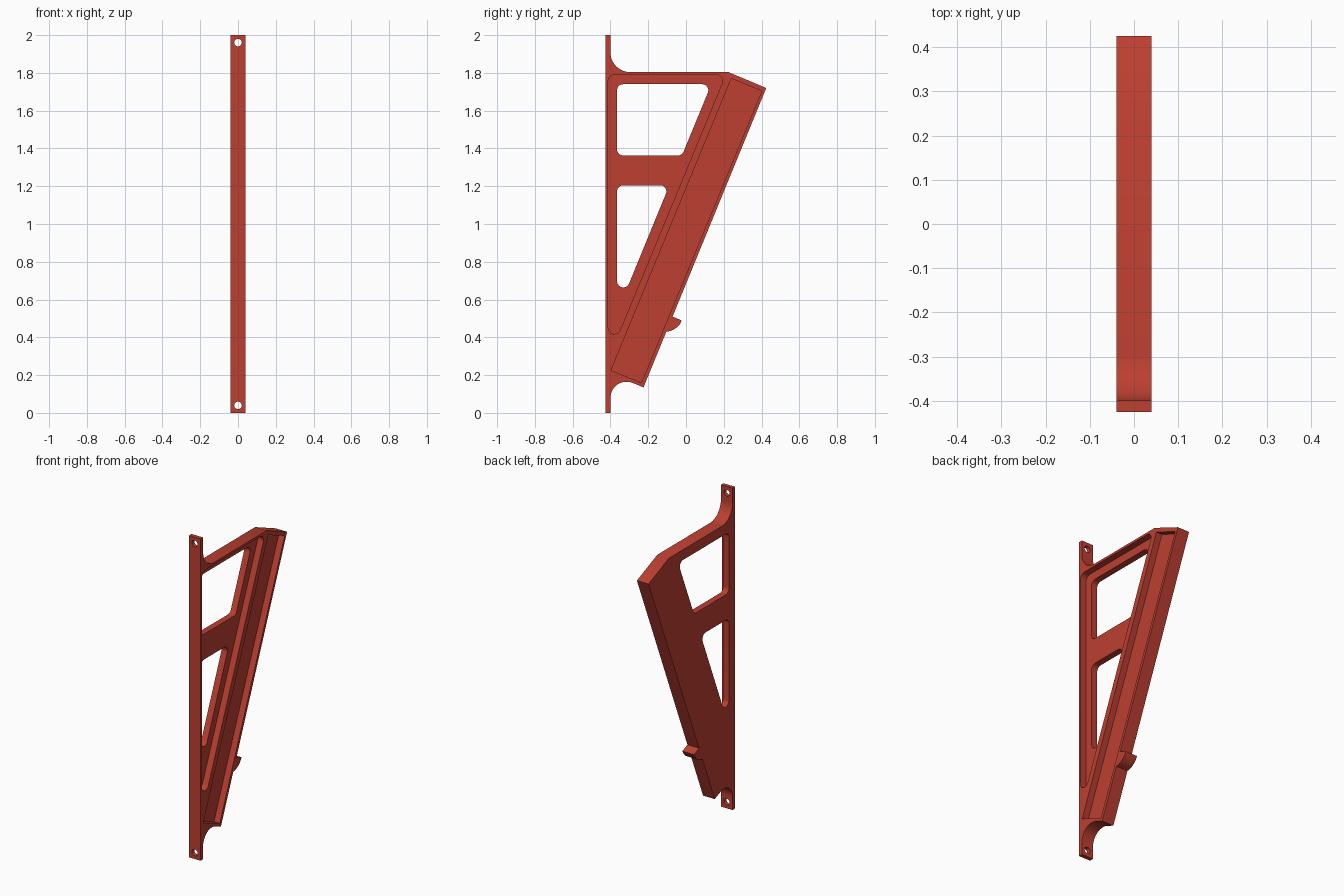
import bpy, bmesh, math
from mathutils import Vector

if "Cube" in bpy.data.objects:
    bpy.data.objects.remove(bpy.data.objects["Cube"])

red = bpy.data.materials.new("brick red")
red.diffuse_color = (0.51, 0.05, 0.031, 1)
red.use_nodes = True
red.node_tree.nodes["Principled BSDF"].inputs["Base Color"].default_value = red.diffuse_color
HALF = 0.04      # half thickness of the bracket


def arc(cy, cz, r, a0, a1, n=12):
    """Points on an arc, angles in degrees."""
    angles = [math.radians(a0 + (a1 - a0) * i / n) for i in range(n + 1)]
    return [(cy + r * math.cos(a), cz + r * math.sin(a)) for a in angles]


def rounded(corners, r, n=8):
    """Fillet every corner of a convex outline with radius r."""
    pts = []
    for i, c in enumerate(corners):
        p = Vector(c)
        a = (Vector(corners[i - 1]) - p).normalized()
        b = (Vector(corners[(i + 1) % len(corners)]) - p).normalized()
        half = a.angle(b) / 2
        centre = p + (a + b).normalized() * (r / math.sin(half))
        start = p + a * (r / math.tan(half)) - centre
        end = p + b * (r / math.tan(half)) - centre
        sweep = math.pi - 2 * half
        for k in range(n + 1):
            t = k / n
            v = (start * math.sin((1 - t) * sweep) + end * math.sin(t * sweep)) / math.sin(sweep)
            pts.append(tuple(centre + v))
    return pts


def prism(name, outline, x0, x1):
    """Extrude a (y, z) outline from x0 to x1."""
    bm = bmesh.new()
    face = bm.faces.new([bm.verts.new((x0, y, z)) for y, z in outline])
    new = bmesh.ops.extrude_face_region(bm, geom=[face])["geom"]
    bmesh.ops.translate(bm, vec=(x1 - x0, 0, 0),
                        verts=[v for v in new if isinstance(v, bmesh.types.BMVert)])
    bmesh.ops.recalc_face_normals(bm, faces=bm.faces)
    mesh = bpy.data.meshes.new(name)
    bm.to_mesh(mesh)
    bm.free()
    mesh.materials.append(red)
    obj = bpy.data.objects.new(name, mesh)
    bpy.context.collection.objects.link(obj)
    return obj


# Side profile: wall strip, lower fillet, slanted arm with hook, upper fillet
profile = [(-0.425, 0), (-0.4, 0)]
profile += arc(-0.315, 0.08, 0.085, 180, 67.7)
profile += [(-0.225, 0.135), (-0.104, 0.43), (-0.085, 0.433), (-0.065, 0.441),
            (-0.047, 0.453), (-0.033, 0.469), (-0.022, 0.489), (-0.071, 0.51)]
profile += [(0.425, 1.72), (0.225, 1.804)]
profile += arc(-0.295, 1.909, 0.105, 270, 180)
profile += [(-0.4, 2), (-0.425, 2)]
bracket = prism("bracket", profile, -HALF, HALF)

# Recesses on the right face and windows right through
cutters = [
    prism("panel_recess_cutter",
          rounded([(-0.412, 1.79), (0.21, 1.79), (-0.412, 0.285)], 0.033), 0.0, 0.1),
    prism("channel_cutter",
          [(-0.397, 0.225), (-0.236, 0.16), (0.401, 1.704), (0.24, 1.77)], 0.0, 0.1),
    prism("upper_window_cutter",
          rounded([(-0.365, 1.74), (0.134, 1.74), (-0.021, 1.363), (-0.365, 1.363)], 0.032),
          -0.1, 0.1),
    prism("lower_window_cutter",
          rounded([(-0.365, 1.205), (-0.088, 1.205), (-0.365, 0.53)], 0.033), -0.1, 0.1),
]

# Screw holes through the ends of the wall strip
for z in (0.04, 1.96):
    bpy.ops.mesh.primitive_cylinder_add(vertices=24, radius=0.02, depth=0.2,
                                        location=(0, -0.41, z), rotation=(math.pi / 2, 0, 0))
    hole = bpy.context.object
    hole.name = "screw_hole_cutter"
    hole.data.materials.append(red)
    cutters.append(hole)

bpy.ops.object.select_all(action='DESELECT')
bpy.context.view_layer.objects.active = bracket
bracket.select_set(True)
for cutter in cutters:
    cutter.hide_render = True
    mod = bracket.modifiers.new(cutter.name, 'BOOLEAN')
    mod.operation = 'DIFFERENCE'
    mod.solver = 'EXACT'
    mod.object = cutter
    bpy.ops.object.modifier_apply(modifier=mod.name)
for cutter in cutters:
    bpy.data.objects.remove(cutter)

bpy.ops.object.shade_smooth_by_angle(angle=math.radians(30))
